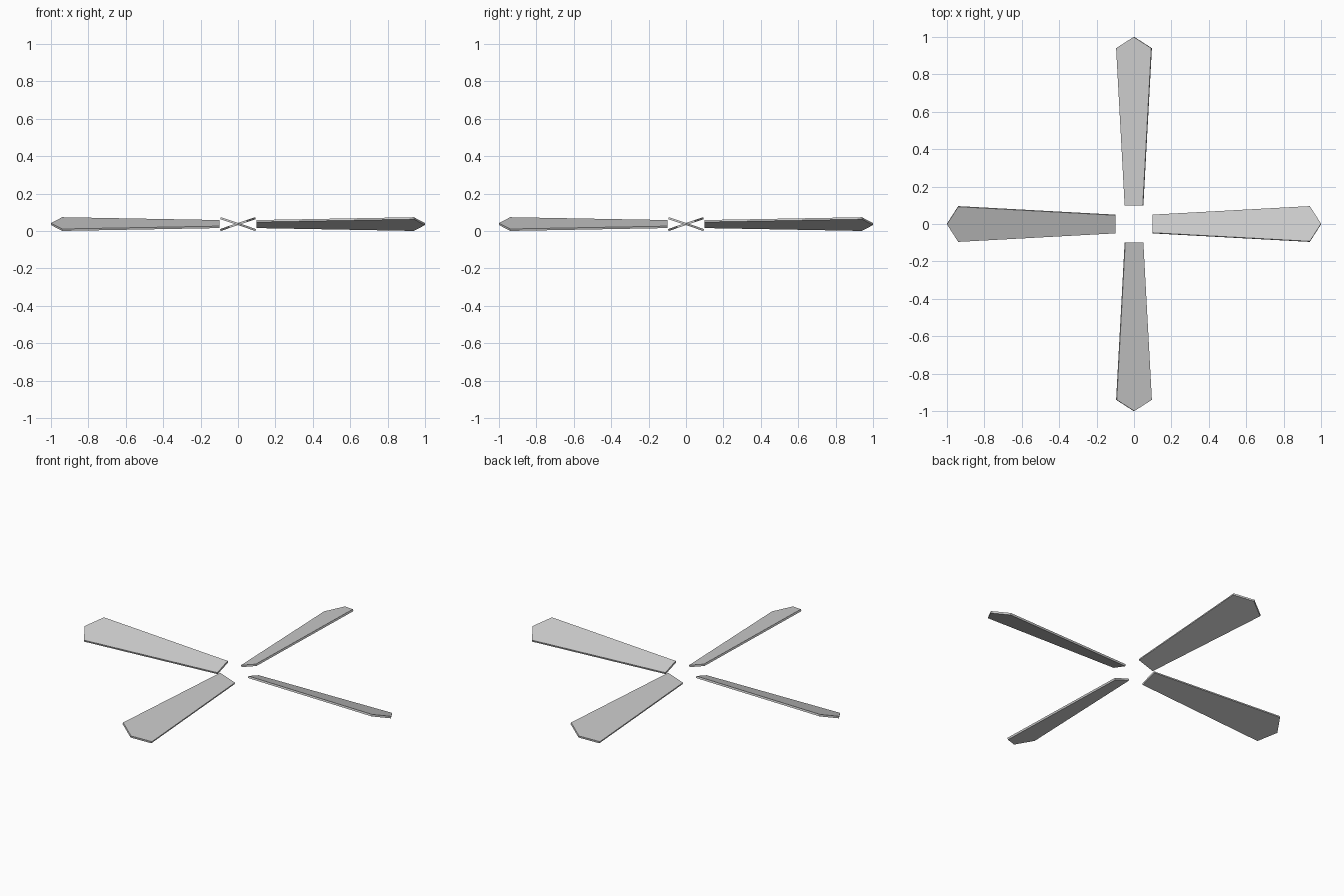
import bpy
import bmesh
import math
from mathutils import Matrix

cube = bpy.data.objects.get("Cube")
if cube:
    bpy.data.objects.remove(cube, do_unlink=True)

# Plain grey blade material
GREY = (0.6, 0.6, 0.6, 1.0)
mat = bpy.data.materials.new("light grey")
mat.use_nodes = True
mat.diffuse_color = GREY
mat.node_tree.nodes["Principled BSDF"].inputs["Base Color"].default_value = GREY

PITCH = math.radians(-18.5)   # leading edge raised
THICK = 0.011
MID_Z = 0.039
# Half outline of a blade: distance from the hub, half width
ROOT, SHOULDER, TIP = (0.10, 0.051), (0.94, 0.099), (1.0, 0.0)


def make_blade(name, angle):
    """Tapered, pointed slab pitched about its own length."""
    bm = bmesh.new()
    outline = [(ROOT[0], -ROOT[1]), (SHOULDER[0], -SHOULDER[1]), TIP,
               SHOULDER, ROOT]
    face = bm.faces.new([bm.verts.new((x, y, -THICK / 2)) for x, y in outline])
    ext = bmesh.ops.extrude_face_region(bm, geom=[face])
    top = [v for v in ext["geom"] if isinstance(v, bmesh.types.BMVert)]
    bmesh.ops.translate(bm, verts=top, vec=(0, 0, THICK))
    bmesh.ops.recalc_face_normals(bm, faces=bm.faces)
    # Pitch the blade, lift it and swing it round the hub
    bm.transform(Matrix.Translation((0, 0, MID_Z))
                 @ Matrix.Rotation(angle, 4, "Z")
                 @ Matrix.Rotation(PITCH, 4, "X"))
    low = min(v.co.z for v in bm.verts)
    bmesh.ops.translate(bm, verts=bm.verts, vec=(0, 0, -low))
    mesh = bpy.data.meshes.new(name)
    bm.to_mesh(mesh)
    bm.free()
    mesh.materials.append(mat)
    obj = bpy.data.objects.new(name, mesh)
    bpy.context.collection.objects.link(obj)


# Four blades at right angles
for i, side in enumerate(("left", "back", "right", "front")):
    make_blade(side + "_blade", i * math.pi / 2)
